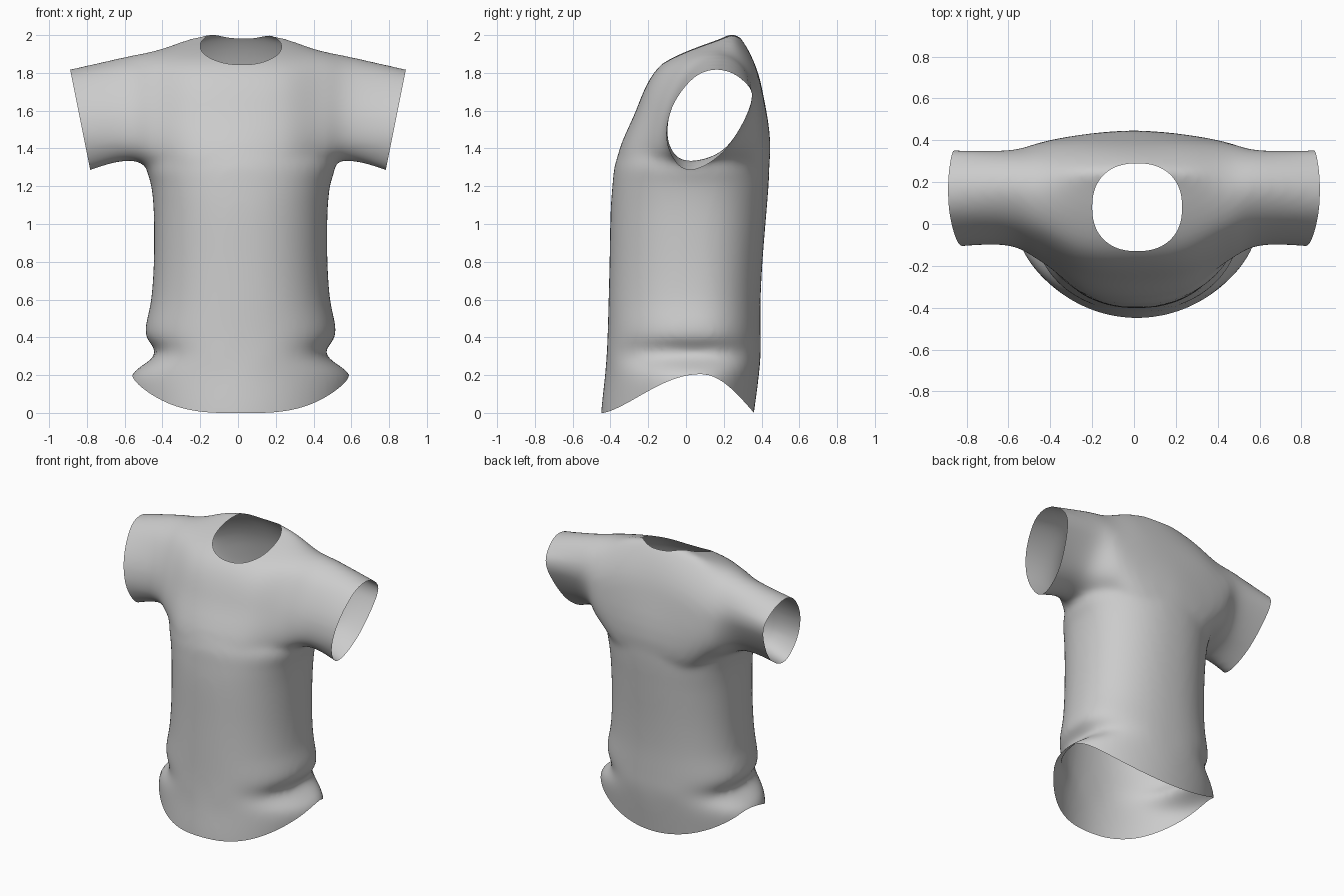
import bpy, bmesh, math
from mathutils import Vector

cube = bpy.data.objects.get("Cube")
if cube:
    bpy.data.objects.remove(cube, do_unlink=True)


def spline(pts, steps, closed=False):
    """Smooth curve through the points."""
    n, out = len(pts), []
    for i in range(n if closed else n - 1):
        a, b, c, d = [pts[(i + k) % n] if closed else pts[min(max(i + k, 0), n - 1)]
                      for k in (-1, 0, 1, 2)]
        for s in range(steps):
            t = s / steps
            out.append(b + 0.5 * t * (c - a + t * (2 * a - 5 * b + 4 * c - d
                                                   + t * (3 * (b - c) + d - a))))
    return out if closed else out + [pts[-1].copy()]


def loft(bm, rings):
    """Closed solid through matching rings, smoothed from ring to ring."""
    columns = [spline(col, 6) for col in zip(*rings)]
    rows = [[bm.verts.new(p) for p in row] for row in zip(*columns)]
    n = len(columns)
    for lower, upper in zip(rows, rows[1:]):
        for i in range(n):
            j = (i + 1) % n
            bm.faces.new((lower[i], lower[j], upper[j], upper[i]))
    bm.faces.new(rows[0])
    bm.faces.new(rows[-1])


def torso_ring(z, half, front, back, power, sides=64, middle=0.05):
    """Rounded ring, widest at the middle, with its own front and back depth."""
    ring = []
    for i in range(sides):
        a = 2 * math.pi * i / sides
        x, y = [math.copysign(abs(v) ** (2 / power), v) for v in (math.cos(a), math.sin(a))]
        depth = back - middle if y > 0 else middle - front
        ring.append(Vector((0.014 + half * x, middle + depth * y, z)))
    return ring


def trim(bm, keep):
    """Cut the surface along keep(co) = 0 and drop the negative side."""
    value = {v: keep(v.co) for v in bm.verts}
    cut = set()
    for e in list(bm.edges):
        a, b = e.verts
        fa, fb = value[a], value[b]
        if fa * fb < 0:
            cut.add(bmesh.utils.edge_split(e, a, fa / (fa - fb))[1])
    for f in list(bm.faces):
        ends = [v for v in f.verts if v in cut]
        if len(ends) == 2:
            bmesh.utils.face_split(f, ends[0], ends[1])
    bmesh.ops.delete(bm, geom=[v for v, f in value.items() if f < 0], context='VERTS')


# Torso: height, half width, front y, back y, squareness
TORSO = [
    (-0.15, 0.57, -0.455, 0.34, 1.95), (0, 0.575, -0.45, 0.36, 1.95),
    (0.19, 0.585, -0.43, 0.385, 1.95), (0.31, 0.452, -0.42, 0.395, 2.4),
    (0.42, 0.505, -0.415, 0.395, 2.2), (0.6, 0.474, -0.41, 0.395, 2.2),
    (0.8, 0.46, -0.405, 0.405, 2.2), (1.05, 0.46, -0.4, 0.425, 2.2),
    (1.2, 0.473, -0.39, 0.437, 2.2), (1.32, 0.5, -0.375, 0.442, 2.1),
    (1.45, 0.44, -0.325, 0.437, 2),
]

# Shoulders and sleeves: distance from centre, then y, z around the section,
# from the underside past the front, the top and the back
SECTIONS = [
    (0, [(.03, 1), (-.355, 1.25), (-.265, 1.6), (-.125, 1.85),
         (.17, 1.99), (.28, 1.997), (.402, 1.72), (.42, 1.25)]),
    (0.24, [(.03, 1.05), (-.315, 1.25), (-.24, 1.6), (-.11, 1.84),
            (.17, 1.968), (.28, 1.955), (.4, 1.7), (.395, 1.25)]),
    (0.45, [(.02, 1.28), (-.165, 1.36), (-.145, 1.6), (-.025, 1.835),
            (.16, 1.915), (.3, 1.85), (.385, 1.65), (.34, 1.38)]),
    (0.62, [(.02, 1.33), (-.09, 1.42), (-.085, 1.6), (.02, 1.8),
            (.17, 1.88), (.3, 1.82), (.35, 1.66), (.23, 1.42)]),
    (0.97, [(0, 1.21), (-.115, 1.4), (-.085, 1.6), (.045, 1.765),
            (.17, 1.8), (.29, 1.75), (.355, 1.64), (.2, 1.36)]),
]

bm = bmesh.new()
loft(bm, [torso_ring(*row) for row in TORSO])
mirrored = [(-x, s) for x, s in SECTIONS[:0:-1]] + SECTIONS
loft(bm, [spline([Vector((x, y, z)) for y, z in s], 6, closed=True) for x, s in mirrored])
bmesh.ops.recalc_face_normals(bm, faces=bm.faces[:])
mesh = bpy.data.meshes.new("shirt")
bm.to_mesh(mesh)
bm.free()
shirt = bpy.data.objects.new("shirt", mesh)
bpy.context.collection.objects.link(shirt)

# Melt torso and sleeves into one cloth surface
melt = shirt.modifiers.new("melt", 'REMESH')
melt.mode = 'VOXEL'
melt.voxel_size = 0.018
relax = shirt.modifiers.new("relax", 'SMOOTH')
relax.factor = 0.5
relax.iterations = 16
depsgraph = bpy.context.evaluated_depsgraph_get()
cloth = bpy.data.meshes.new_from_object(shirt.evaluated_get(depsgraph))
shirt.modifiers.clear()
shirt.data = cloth


def neck(p):
    oval = abs((p.x - 0.015) / 0.215) ** 2.3 + abs((p.y - 0.08) / 0.21) ** 2.3 - 1
    return max(oval, 10 * (1.6 - p.z))


def cuffs(p):
    return max(0.888 - 0.2 * (1.815 - p.z) - abs(p.x), 1 - p.z)


def hem(p):
    u = p.y - 0.08
    reach, power = (0.52, 1.4) if u < 0 else (0.28, 1)
    arch = math.cos(min(abs(u) / reach, 1) * math.pi / 2)
    return p.z - 0.205 * max(arch, 0) ** power


# Open the neck, the sleeves and the hem
bm = bmesh.new()
bm.from_mesh(cloth)
for opening in (neck, cuffs, hem):
    trim(bm, opening)
bm.to_mesh(cloth)
bm.free()
cloth.shade_smooth()

# Plain grey cloth
grey = bpy.data.materials.new("grey cloth")
grey.use_nodes = True
colour = (0.6, 0.6, 0.6, 1)
grey.diffuse_color = colour
grey.node_tree.nodes["Principled BSDF"].inputs["Base Color"].default_value = colour
cloth.materials.clear()
cloth.materials.append(grey)
